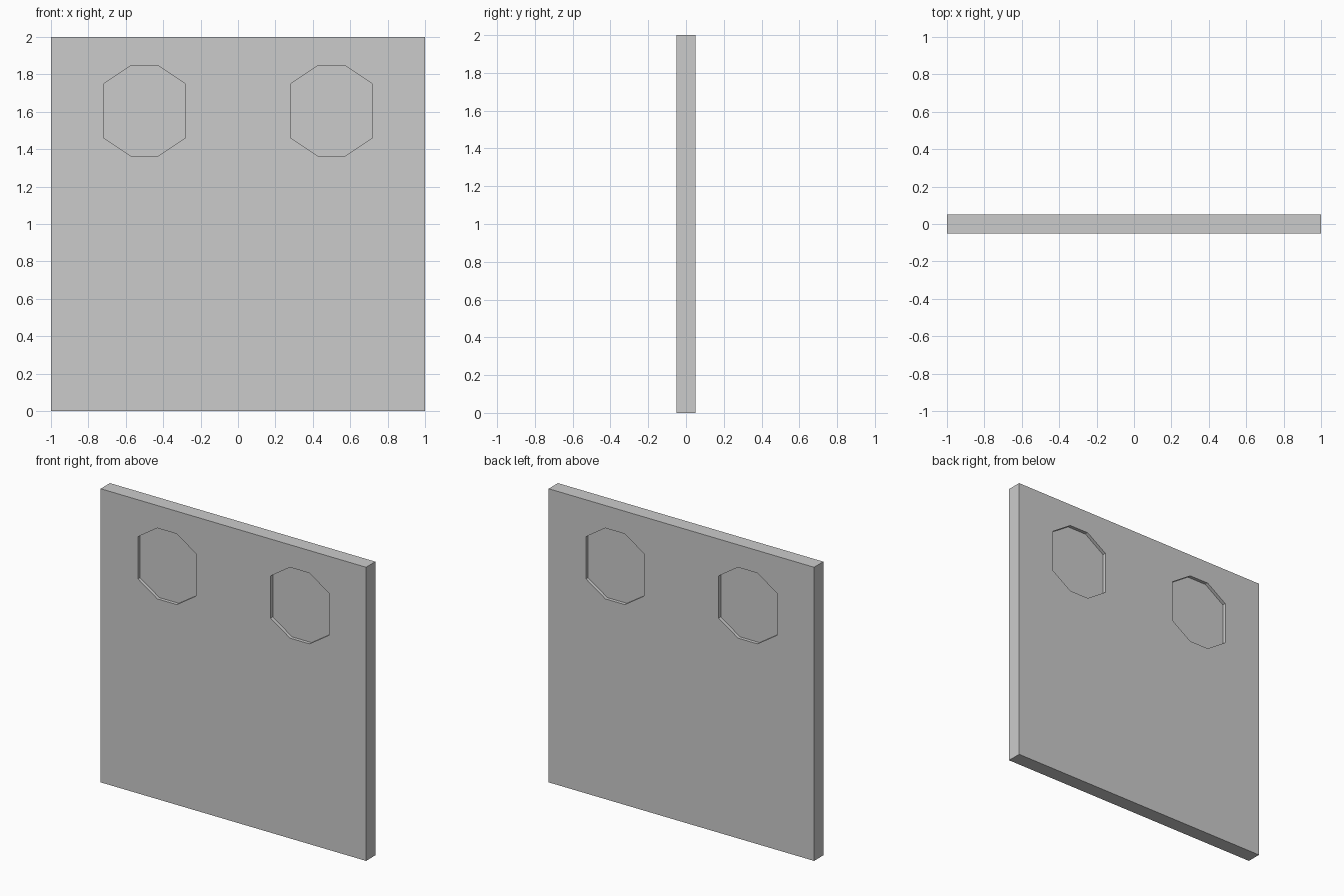
import bpy, bmesh

if "Cube" in bpy.data.objects:
    bpy.data.objects.remove(bpy.data.objects["Cube"])

WIDTH, THICK, HEIGHT = 2.0, 0.1, 2.0
DEPTH = 0.023            # recess depth on each face
CENTRE_Z = 1.605


def new_object(name, bm):
    bmesh.ops.recalc_face_normals(bm, faces=bm.faces)
    mesh = bpy.data.meshes.new(name)
    bm.to_mesh(mesh)
    bm.free()
    obj = bpy.data.objects.new(name, mesh)
    bpy.context.collection.objects.link(obj)
    return obj


def add_octagon_prism(bm, cx, y0, y1):
    # stretched octagon: one quarter mirrored into four
    w, h, tw, sh = 0.219, 0.241, 0.073, 0.144
    outline = [(w, sh), (tw, h), (-tw, h), (-w, sh),
               (-w, -sh), (-tw, -h), (tw, -h), (w, -sh)]
    face = bm.faces.new([bm.verts.new((cx + x, y0, CENTRE_Z + z)) for x, z in outline])
    ext = bmesh.ops.extrude_face_region(bm, geom=[face], use_keep_orig=True)
    verts = [g for g in ext["geom"] if isinstance(g, bmesh.types.BMVert)]
    bmesh.ops.translate(bm, verts=verts, vec=(0, y1 - y0, 0))


# main panel
bm = bmesh.new()
bmesh.ops.create_cube(bm, size=1)
bmesh.ops.scale(bm, verts=bm.verts, vec=(WIDTH, THICK, HEIGHT))
bmesh.ops.translate(bm, verts=bm.verts, vec=(0, 0, HEIGHT / 2))
panel = new_object("panel", bm)

# window recesses, two on the front and two on the back
bm = bmesh.new()
for cx in (-0.5, 0.5):
    for side in (-1, 1):
        add_octagon_prism(bm, cx, side * (THICK / 2 - DEPTH), side * THICK)
cutter = new_object("window_cutter", bm)
cutter.hide_render = True

mod = panel.modifiers.new("window_recesses", 'BOOLEAN')
mod.operation = 'DIFFERENCE'
mod.solver = 'EXACT'
mod.object = cutter
bpy.context.view_layer.objects.active = panel
bpy.ops.object.modifier_apply(modifier=mod.name)
bpy.data.objects.remove(cutter)
